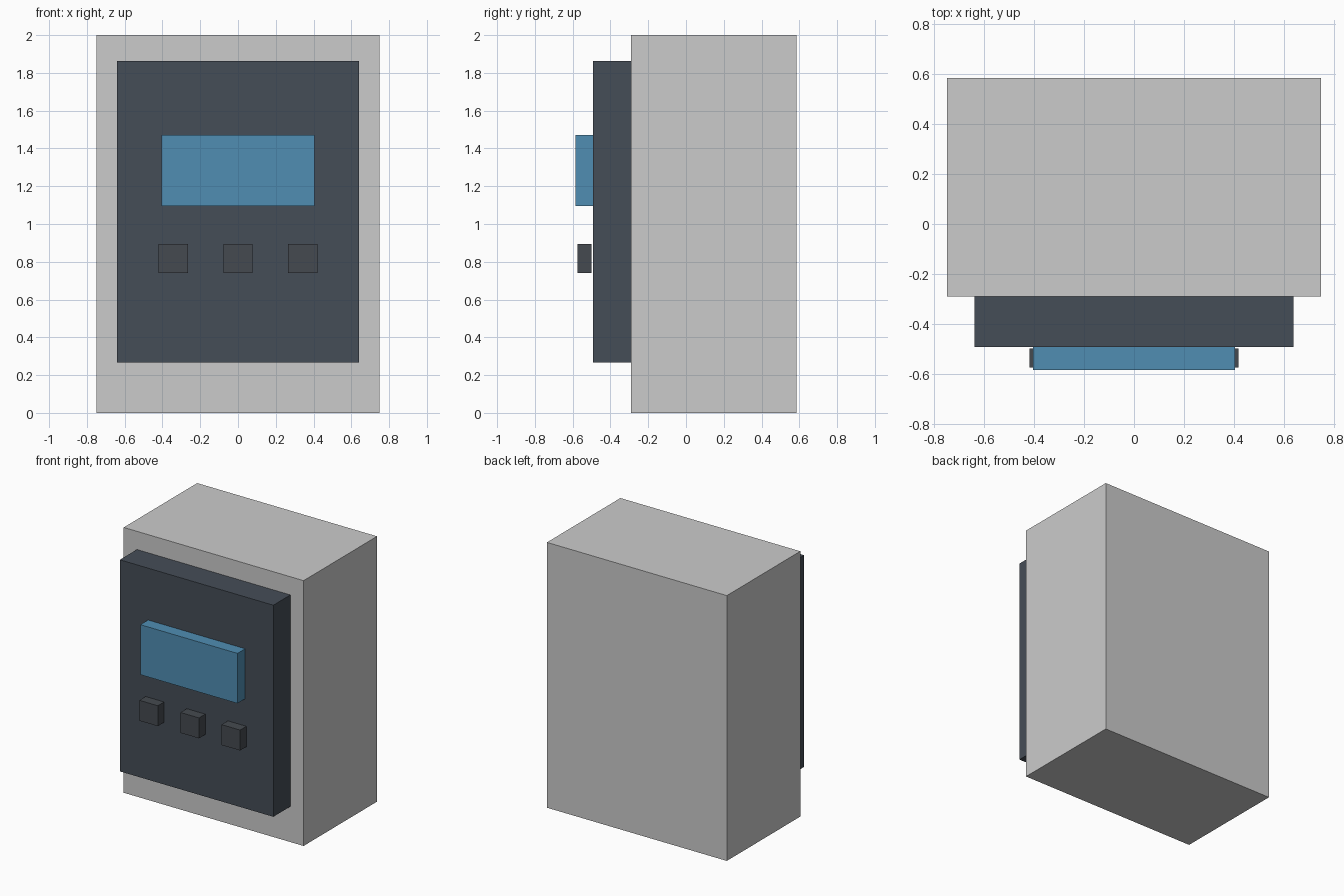
import bpy

if "Cube" in bpy.data.objects:
    bpy.data.objects.remove(bpy.data.objects["Cube"])


def material(name, color):
    mat = bpy.data.materials.new(name)
    mat.diffuse_color = (*color, 1)
    mat.use_nodes = True
    mat.node_tree.nodes["Principled BSDF"].inputs["Base Color"].default_value = mat.diffuse_color
    return mat


def box(name, x, y, z, mat=None):
    """Box spanning the (min, max) ranges x, y and z."""
    spans = (x, y, z)
    bpy.ops.mesh.primitive_cube_add(size=1, location=[(a + b) / 2 for a, b in spans])
    ob = bpy.context.object
    ob.name = name
    ob.scale = [b - a for a, b in spans]
    bpy.ops.object.transform_apply(location=False, rotation=False, scale=True)
    if mat:
        ob.data.materials.append(mat)
    return ob


dark = material("dark_panel", (0.06, 0.075, 0.095))
blue = material("screen_blue", (0.08, 0.27, 0.45))
black = material("button_dark", (0.06, 0.068, 0.08))

# Cabinet
box("cabinet", (-0.75, 0.75), (-0.29, 0.585), (0, 2))

# Front panel
box("front_panel", (-0.64, 0.64), (-0.493, -0.29), (0.268, 1.863), dark)

# Display screen
box("screen", (-0.405, 0.405), (-0.585, -0.493), (1.095, 1.472), blue)

# Row of three buttons
for i in range(3):
    cx = (i - 1) * 0.343
    box(f"button_{i + 1}", (cx - 0.077, cx + 0.077), (-0.575, -0.50), (0.74, 0.894), black)
